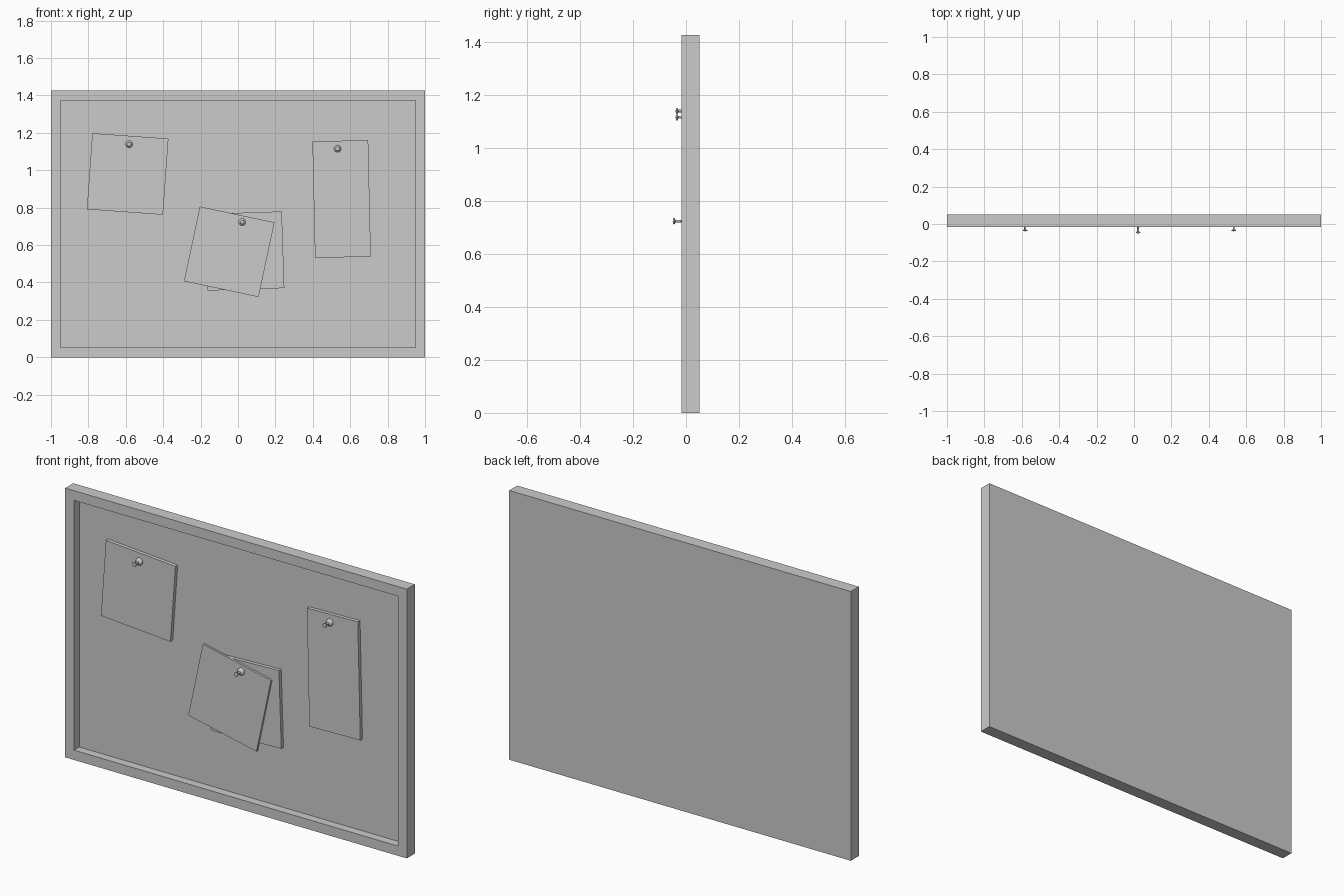
import bpy, bmesh
from math import radians, cos, sin, pi
from mathutils import Matrix, Vector

if "Cube" in bpy.data.objects:
    bpy.data.objects.remove(bpy.data.objects["Cube"])

FRONT, BACK, CORK, HEIGHT, RIM = -0.017, 0.05, 0.027, 1.425, 0.073


def finish(name, bm, smooth=False):
    bmesh.ops.recalc_face_normals(bm, faces=bm.faces)
    mesh = bpy.data.meshes.new(name)
    bm.to_mesh(mesh)
    bm.free()
    ob = bpy.data.objects.new(name, mesh)
    bpy.context.collection.objects.link(ob)
    if smooth:
        bpy.ops.object.select_all(action='DESELECT')
        ob.select_set(True)
        bpy.context.view_layer.objects.active = ob
        bpy.ops.object.shade_smooth_by_angle(angle=radians(40))
    return ob


def box(x, z, w, h, y0, y1, angle=0):
    bm = bmesh.new()
    m = (Matrix.Translation((x, (y0 + y1) / 2, z))
         @ Matrix.Rotation(-radians(angle), 4, 'Y')
         @ Matrix.Diagonal((w, y1 - y0, h, 1)))
    bmesh.ops.create_cube(bm, size=1, matrix=m)
    return bm


# Framed board: front face inset, then pushed back to form the recess
bm = box(0, HEIGHT / 2, 2, HEIGHT, FRONT, BACK)
bm.normal_update()
face = min(bm.faces, key=lambda f: f.calc_center_median().y)
bmesh.ops.inset_region(bm, faces=[face], thickness=RIM)
inner = bmesh.ops.extrude_face_region(bm, geom=[face])['geom']
bmesh.ops.translate(bm, vec=(0, CORK - FRONT, 0),
                    verts=[v for v in inner if isinstance(v, bmesh.types.BMVert)])
if face.is_valid:
    bmesh.ops.delete(bm, geom=[face], context='FACES_ONLY')
finish("framed_board", bm)

# Paper notes: x, z, width, height, front y, back y, tilt
NOTES = {
    "note_left": (-0.59, 0.98, 0.408, 0.408, 0.008, CORK, -4.1),
    "note_middle_rear": (0.036, 0.568, 0.41, 0.41, 0.008, CORK, 1.9),
    "note_right": (0.554, 0.846, 0.298, 0.623, 0.008, CORK, 1.3),
    "note_middle_front": (-0.047, 0.564, 0.408, 0.408, -0.003, 0.008, -12),
}
for name, spec in NOTES.items():
    finish(name, box(*spec))

# Push pins: lathed profile of (radius, distance out from the paper)
PROFILE = [(0, 0), (0.019, 0), (0.019, 0.005), (0.016, 0.010), (0.010, 0.013),
           (0.005, 0.015), (0.005, 0.037), (0.011, 0.040), (0.012, 0.043),
           (0.011, 0.046), (0, 0.047)]


def pin(name, x, y, z):
    bm = bmesh.new()
    verts = [bm.verts.new((x + r, y - d, z)) for r, d in PROFILE]
    edges = [bm.edges.new(pair) for pair in zip(verts, verts[1:])]
    bmesh.ops.spin(bm, geom=verts + edges, cent=(x, y, z), axis=(0, 1, 0),
                   angle=2 * pi, steps=24, use_merge=False)
    bmesh.ops.remove_doubles(bm, verts=bm.verts, dist=1e-5)
    finish(name, bm, smooth=True)


pin("pin_left", -0.582, 0.008, 1.139)
pin("pin_right", 0.533, 0.008, 1.115)
pin("pin_middle", 0.022, -0.003, 0.723)
